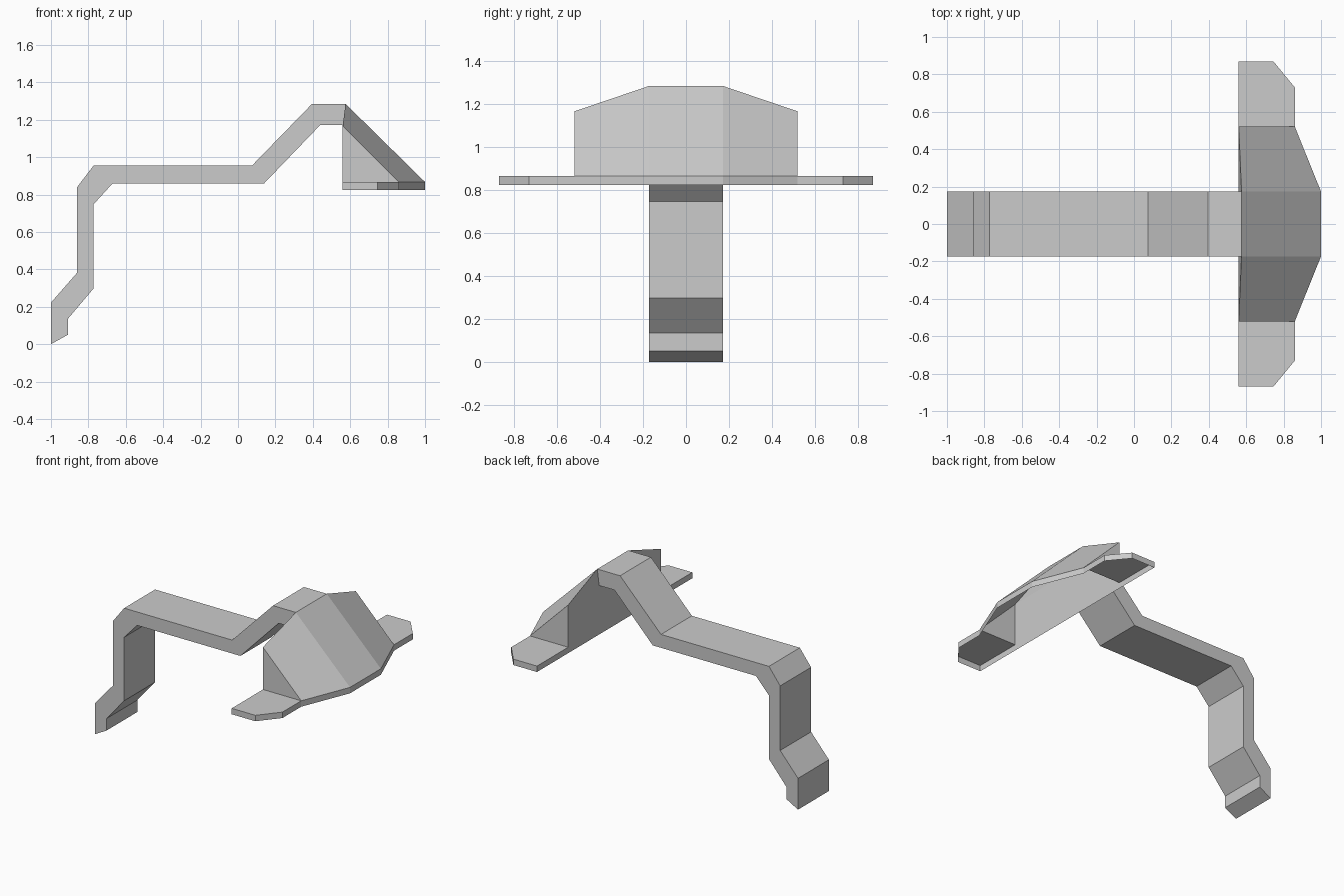
import bpy
import bmesh

if "Cube" in bpy.data.objects:
    bpy.data.objects.remove(bpy.data.objects["Cube"])

grey = bpy.data.materials.new("light grey")
grey.diffuse_color = (0.6, 0.6, 0.6, 1)
grey.use_nodes = True
grey.node_tree.nodes["Principled BSDF"].inputs["Base Color"].default_value = grey.diffuse_color


def make_object(name, bm):
    mesh = bpy.data.meshes.new(name)
    bm.to_mesh(mesh)
    bm.free()
    mesh.materials.append(grey)
    obj = bpy.data.objects.new(name, mesh)
    bpy.context.collection.objects.link(obj)
    return obj


HALF = 0.173   # half width of the strap and of the hood's centre panel

# Bent strap: side profile extruded across y
profile = [(-1, 0), (-0.91, 0.05), (-0.91, 0.135), (-0.772, 0.298),
           (-0.772, 0.748), (-0.67, 0.86), (0.14, 0.86), (0.44, 1.172),
           (0.56, 1.172), (0.575, 1.285), (0.396, 1.285), (0.075, 0.955),
           (-0.772, 0.955), (-0.86, 0.84), (-0.86, 0.382), (-1, 0.222)]
bm = bmesh.new()
side = bm.faces.new([bm.verts.new((x, -HALF, z)) for x, z in profile])
ext = bmesh.ops.extrude_face_region(bm, geom=[side], use_keep_orig=True)
moved = [v for v in ext["geom"] if isinstance(v, bmesh.types.BMVert)]
bmesh.ops.translate(bm, verts=moved, vec=(0, 2 * HALF, 0))
bmesh.ops.recalc_face_normals(bm, faces=bm.faces[:])
make_object("strap", bm)

# Hood: open-bottomed shell with side wings, half modelled and mirrored in y
RIM_LOW, RIM_TOP = 0.825, 0.867
outline = [(1, 0), (1, HALF), (0.86, 0.52), (0.86, 0.73),
           (0.745, 0.87), (0.56, 0.87), (0.56, 0.52), (0.56, 0)]
bm = bmesh.new()
low = [bm.verts.new((x, y, RIM_LOW)) for x, y in outline]
top = [bm.verts.new((x, y, RIM_TOP)) for x, y in outline]
front_mid, front, side_front, wing_a, wing_b, wing_c, side_back, back_mid = top
ridge_mid = bm.verts.new((0.575, 0, 1.285))
ridge = bm.verts.new((0.575, HALF, 1.285))
shoulder = bm.verts.new((0.56, 0.52, 1.167))
wall_mid = bm.verts.new((0.56, 0, 1.172))
wall = bm.verts.new((0.56, HALF, 1.172))

# Rim band
for i in range(len(outline) - 1):
    bm.faces.new((low[i], low[i + 1], top[i + 1], top[i]))
# Wing top, side wall, sloping panels and back wall
for face in ((side_back, side_front, wing_a, wing_b, wing_c),
             (side_front, side_back, shoulder),
             (front, side_front, shoulder, ridge),
             (front_mid, front, ridge, ridge_mid),
             (side_back, back_mid, wall_mid, wall, shoulder),
             (shoulder, wall, ridge)):
    bm.faces.new(face)
hood = make_object("hood", bm)
mirror = hood.modifiers.new("mirror", 'MIRROR')
mirror.use_axis = (False, True, False)
mirror.use_clip = True
